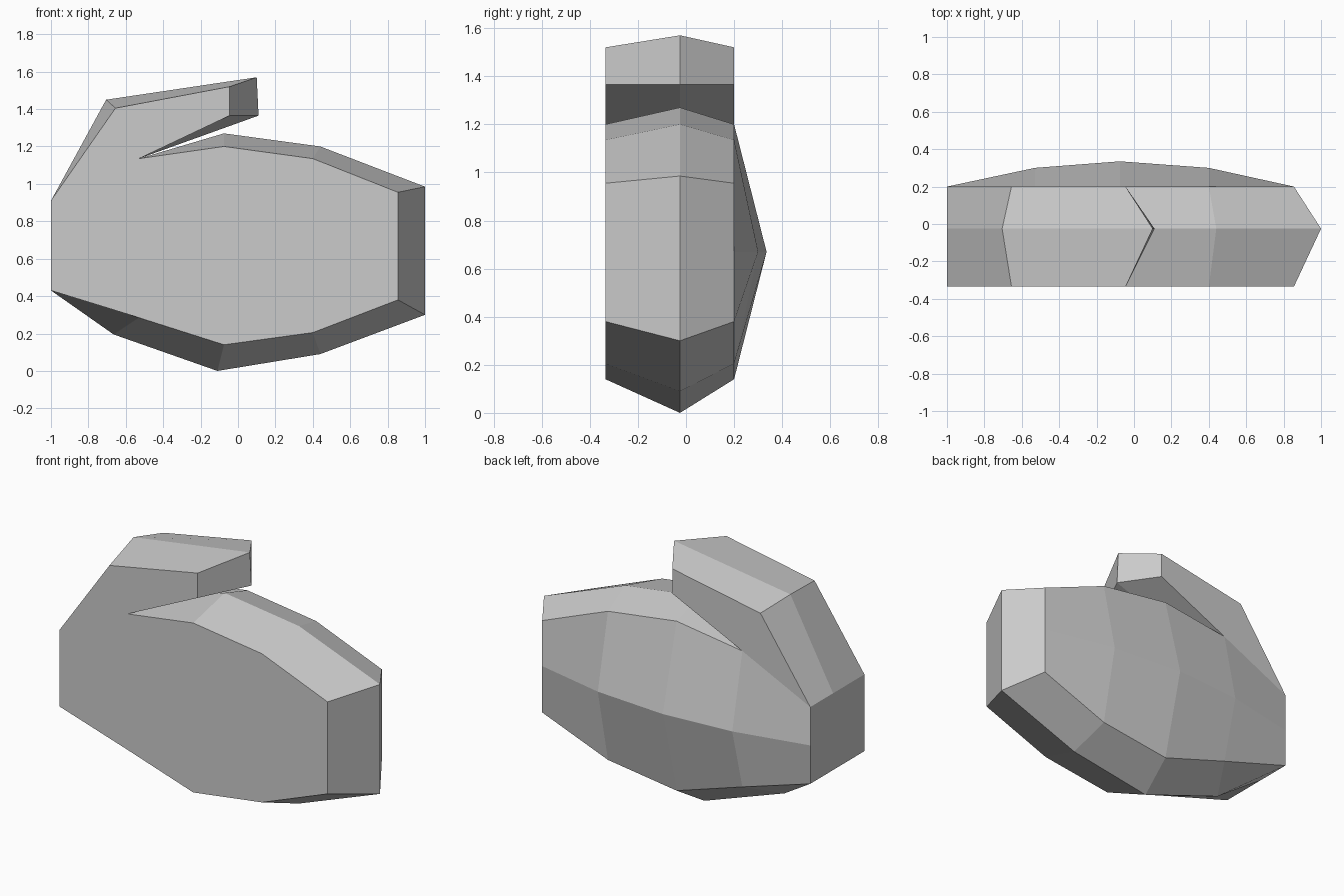
import bpy
import bmesh

cube = bpy.data.objects.get("Cube")
if cube:
    bpy.data.objects.remove(cube, do_unlink=True)

grey = bpy.data.materials.new("light grey")
grey.use_nodes = True
colour = (0.6, 0.6, 0.6, 1)
grey.diffuse_color = colour
grey.node_tree.nodes["Principled BSDF"].inputs["Base Color"].default_value = colour

# Mitten outline (x, z): wrist, thumb, notch, knuckles, fingertips, underside
MID_Z = 0.67
outline = [(-1, .91), (-.655, 1.405), (-.045, 1.52), (-.045, 1.365), (-.53, 1.135),
           (-.075, 1.2), (.4, 1.135), (.855, .955), (.855, MID_Z), (.855, .38),
           (.4, .205), (-.075, .14), (-.53, .285), (-1, .43), (-1, MID_Z)]
# Swollen outline along the centre ridge, point for point
ridge = [(-1, .91), (-.705, 1.45), (.1, 1.57), (.11, 1.365), (-.53, 1.135),
         (-.075, 1.27), (.44, 1.2), (1, .985), (1, MID_Z), (1, .3),
         (.44, .09), (-.11, 0), (-.665, .195), (-1, .43), (-1, MID_Z)]

bm = bmesh.new()


def ring(points, y):
    return [bm.verts.new((x, y, z)) for x, z in points]


front = ring(outline, -.335)
middle = ring(ridge, -.025)
back = ring(outline, .2)

# Flat palm and the ridged side walls
bm.faces.new(front)
for a, b in ((front, middle), (middle, back)):
    for i in range(len(a)):
        j = (i + 1) % len(a)
        bm.faces.new((a[i], a[j], b[j], b[i]))

# Flat back of the thumb
bm.faces.new(back[:5])

# Domed back of the hand: upper edge, crest and lower edge
upper = [back[0]] + back[4:8]
lower = back[13:8:-1]
crest = [bm.verts.new((x, y, MID_Z)) for x, y in ((-.53, .3), (-.075, .335), (.4, .3))]
crest = [back[14]] + crest + [back[8]]
for a, b in ((upper, crest), (crest, lower)):
    for i in range(4):
        bm.faces.new((a[i], a[i + 1], b[i + 1], b[i]))

bmesh.ops.recalc_face_normals(bm, faces=bm.faces)
mesh = bpy.data.meshes.new("mitten_hand")
bm.to_mesh(mesh)
bm.free()
mesh.materials.append(grey)
hand = bpy.data.objects.new("mitten_hand", mesh)
bpy.context.collection.objects.link(hand)
